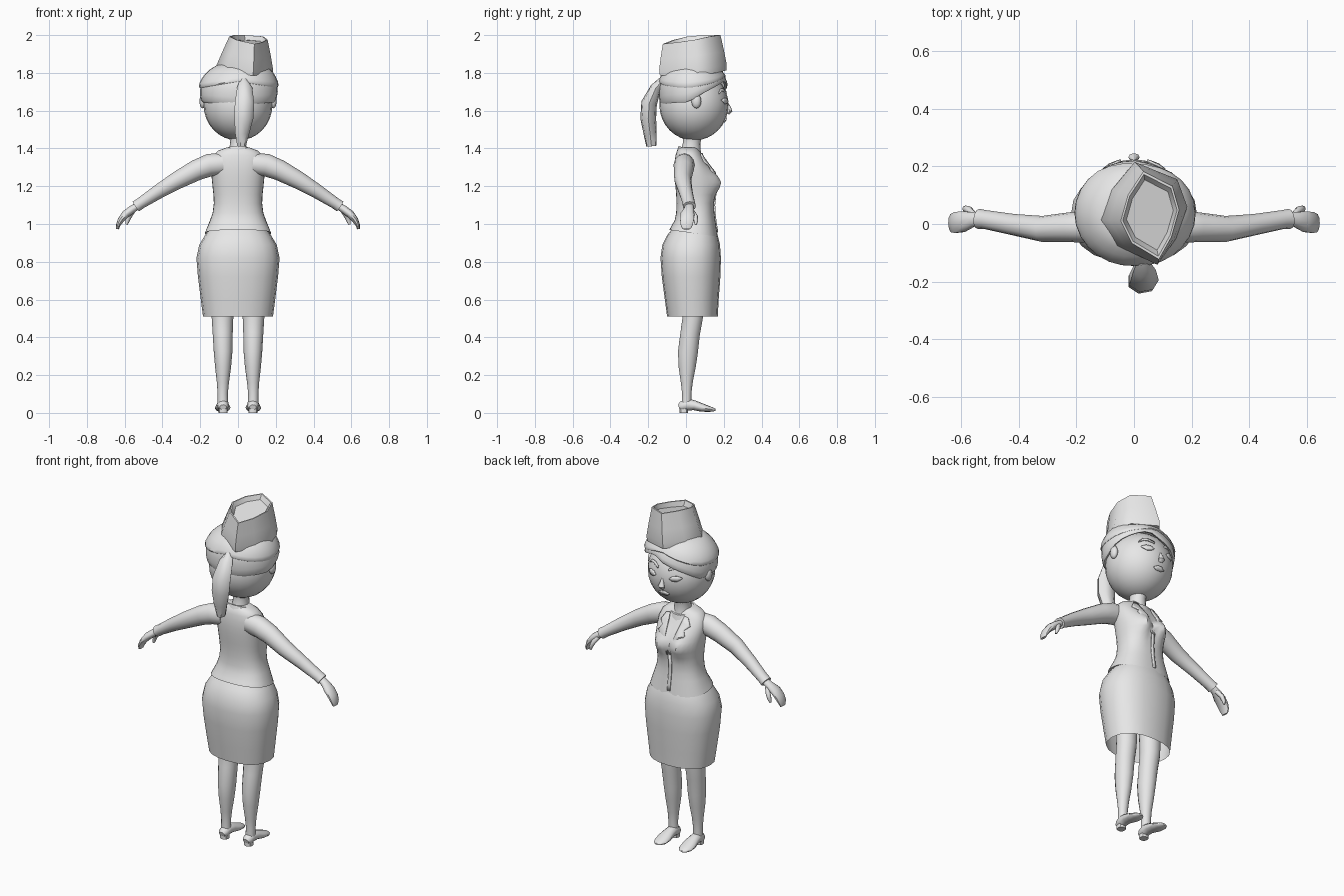
import bpy, bmesh, math
from mathutils import Vector
from mathutils.bvhtree import BVHTree

grey = bpy.data.materials.new("light_grey")
grey.diffuse_color = (0.8, 0.8, 0.8, 1)


def finish(name, bm, angle=40):
    bmesh.ops.recalc_face_normals(bm, faces=bm.faces)
    me = bpy.data.meshes.new(name)
    bm.to_mesh(me)
    bm.free()
    me.materials.append(grey)
    ob = bpy.data.objects.new(name, me)
    bpy.context.collection.objects.link(ob)
    bpy.ops.object.select_all(action='DESELECT')
    ob.select_set(True)
    bpy.context.view_layer.objects.active = ob
    bpy.ops.object.shade_smooth_by_angle(angle=math.radians(angle))
    return ob


def loft(name, rings, caps=(True, True), angle=40):
    """Skin a list of closed rings."""
    bm = bmesh.new()
    rows = [[bm.verts.new(p) for p in r] for r in rings]
    n = len(rows[0])
    for a, b in zip(rows, rows[1:]):
        for i in range(n):
            j = (i + 1) % n
            bm.faces.new((a[i], a[j], b[j], b[i]))
    if caps[0]:
        bm.faces.new(rows[0])
    if caps[1]:
        bm.faces.new(rows[-1])
    return finish(name, bm, angle)


def ring(z, rx, yb, yf, n=24, p=2.0, cx=0.0):
    """Horizontal superellipse between back yb and front yf."""
    out = []
    for i in range(n):
        a = 2 * math.pi * i / n
        c, s = math.cos(a), math.sin(a)
        x = math.copysign(abs(c) ** (2 / p), c) * rx
        y = math.copysign(abs(s) ** (2 / p), s) * (yf - yb) / 2
        out.append(Vector((cx + x, (yb + yf) / 2 + y, z)))
    return out


def tube(name, pts, n=12, side=1, angle=50, axis=(0, 1, 0)):
    """Limb along points (x, y, z, radius across, radius along axis)."""
    c = [Vector((p[0] * side, p[1], p[2])) for p in pts]
    rings = []
    for k, p in enumerate(pts):
        t = (c[min(k + 1, len(c) - 1)] - c[max(k - 1, 0)]).normalized()
        u = t.cross(Vector(axis)).normalized()
        v = u.cross(t)
        rings.append([c[k] + u * p[3] * math.cos(2 * math.pi * i / n)
                      + v * p[4] * math.sin(2 * math.pi * i / n) for i in range(n)])
    return loft(name, rings, angle=angle)


def ball(name, loc, size, seg=12, rows=8):
    bm = bmesh.new()
    bmesh.ops.create_uvsphere(bm, u_segments=seg, v_segments=rows, radius=1)
    for v in bm.verts:
        v.co = Vector(v.co[i] * size[i] + loc[i] for i in range(3))
    return finish(name, bm, 60)


def patch(name, target, edge_a, edge_b, lift=0.004, side=1, cols=4):
    """Thin plate between two (x, z) edges, laid on the front of target."""
    me = target.data
    tree = BVHTree.FromPolygons([v.co for v in me.vertices],
                                [tuple(p.vertices) for p in me.polygons])
    bm = bmesh.new()
    rows = []
    for (ax, az), (bx, bz) in zip(edge_a, edge_b):
        row = []
        for k in range(cols + 1):
            f = k / cols
            x, z = (ax + (bx - ax) * f) * side, az + (bz - az) * f
            hit = tree.ray_cast(Vector((x, 1, z)), Vector((0, -1, 0)))[0]
            row.append(bm.verts.new((x, (hit.y if hit else 0.05) + lift, z)))
        rows.append(row)
    for a, b in zip(rows, rows[1:]):
        for k in range(cols):
            bm.faces.new((a[k], a[k + 1], b[k + 1], b[k]))
    ob = finish(name, bm)
    m = ob.modifiers.new("thickness", 'SOLIDIFY')
    m.thickness, m.offset = 0.008, 0
    return ob


# Skirt, open underneath
loft("skirt", [ring(z, rx, yb, yf, 20, 2.3) for z, rx, yb, yf in (
    (0.51, 0.185, -0.10, 0.168), (0.60, 0.197, -0.112, 0.173), (0.72, 0.212, -0.128, 0.182),
    (0.82, 0.22, -0.135, 0.185), (0.89, 0.205, -0.125, 0.18), (0.94, 0.175, -0.10, 0.168),
    (0.985, 0.145, -0.065, 0.15))], caps=(False, True))

# Jacket body with bust and tilted hem
body = [ring(z, rx, yb, yf, 32, 2.4) for z, rx, yb, yf in (
    (0.97, 0.168, -0.08, 0.16), (0.965, 0.176, -0.088, 0.168), (0.985, 0.168, -0.078, 0.165),
    (1.02, 0.148, -0.06, 0.155), (1.06, 0.134, -0.052, 0.15), (1.11, 0.128, -0.05, 0.148),
    (1.155, 0.13, -0.052, 0.148), (1.19, 0.134, -0.055, 0.149), (1.22, 0.137, -0.058, 0.148),
    (1.25, 0.14, -0.06, 0.142), (1.29, 0.144, -0.062, 0.128), (1.33, 0.143, -0.06, 0.105),
    (1.365, 0.13, -0.055, 0.085), (1.388, 0.105, -0.048, 0.07), (1.405, 0.06, -0.035, 0.055))]
for k, r in enumerate(body):
    for v in r:
        if v.y > 0.06:
            v.y += 0.045 * math.exp(-((abs(v.x) - 0.062) / 0.05) ** 2 - ((v.z - 1.22) / 0.06) ** 2)
        if k < 3:
            v.z -= 0.14 * (v.y + 0.06)
jacket = loft("jacket", body)

# Collar, lapels and front overlap
collar = [ring(z, r, 0.025 - r * 0.9, 0.025 + r * 0.9, 20) for z, r in
          ((1.375, 0.083), (1.41, 0.071), (1.41, 0.062), (1.375, 0.058))]
for r in collar:
    for v in r:
        v.z -= 0.3 * (v.y + 0.03)
loft("collar", collar, caps=(False, False))
for s, tag in ((1, "right"), (-1, "left")):
    patch("lapel_" + tag, jacket,
          [(0.048, 1.375), (0.042, 1.345), (0.036, 1.31), (0.029, 1.27), (0.002, 1.165)],
          [(0.07, 1.37), (0.095, 1.33), (0.07, 1.31), (0.085, 1.285), (0.01, 1.165)], side=s)
patch("front_overlap", jacket, [(-0.012, z) for z in (1.17, 1.1, 1.04, 0.99, 0.955)],
      [(0.006, z) for z in (1.17, 1.1, 1.04, 0.99, 0.955)], lift=0.002, cols=2)

# Limbs, mirrored
for s, tag in ((1, "right"), (-1, "left")):
    tube("sleeve_" + tag, [
        (0.08, -0.008, 1.318, 0.058, 0.05), (0.15, -0.01, 1.312, 0.06, 0.056),
        (0.22, -0.011, 1.285, 0.055, 0.052), (0.32, -0.017, 1.232, 0.047, 0.045),
        (0.42, -0.002, 1.172, 0.038, 0.037), (0.515, 0.015, 1.11, 0.03, 0.033),
        (0.54, 0.018, 1.093, 0.031, 0.035)], side=s)
    tube("hand_" + tag, [
        (0.525, 0.018, 1.1, 0.018, 0.022), (0.56, 0.016, 1.078, 0.021, 0.027),
        (0.595, 0.008, 1.052, 0.021, 0.038), (0.62, 0.005, 1.022, 0.017, 0.038),
        (0.634, 0.003, 0.995, 0.012, 0.033), (0.638, 0.003, 0.973, 0.007, 0.022)], 10, s)
    tube("thumb_" + tag, [
        (0.555, 0.03, 1.07, 0.012, 0.013), (0.575, 0.05, 1.04, 0.013, 0.013),
        (0.586, 0.053, 1.015, 0.011, 0.011), (0.59, 0.051, 0.997, 0.006, 0.006)], 8, s)
    tube("leg_" + tag, [
        (0.083, 0.035, 0.62, 0.06, 0.06), (0.082, 0.035, 0.5, 0.057, 0.055),
        (0.081, 0.022, 0.42, 0.053, 0.053), (0.079, 0.01, 0.32, 0.049, 0.054),
        (0.079, 0.006, 0.24, 0.042, 0.046), (0.08, 0.004, 0.16, 0.032, 0.032),
        (0.081, 0.004, 0.1, 0.027, 0.025), (0.08, 0.002, 0.04, 0.027, 0.026)], 14, s)
    tube("foot_" + tag, [
        (0.079, -0.038, 0.03, 0.018, 0.014), (0.079, -0.025, 0.034, 0.028, 0.026),
        (0.079, 0.01, 0.044, 0.031, 0.032), (0.08, 0.045, 0.04, 0.034, 0.026),
        (0.081, 0.085, 0.028, 0.041, 0.022), (0.082, 0.125, 0.02, 0.038, 0.015),
        (0.083, 0.148, 0.017, 0.024, 0.009), (0.083, 0.156, 0.016, 0.01, 0.005)], 12, s, axis=(0, 0, 1))
    loft("heel_" + tag, [ring(z, 0.024, -0.036, 0.012, 10, 2.4, 0.079 * s) for z in (0, 0.03)])

# Neck and head
loft("neck", [ring(z, r, y - r * 1.1, y + r * 1.1, 16) for z, r, y in (
    (1.34, 0.06, 0.022), (1.39, 0.047, 0.026), (1.43, 0.042, 0.03), (1.465, 0.046, 0.034), (1.5, 0.062, 0.04))])
head = ball("head", (0, 0.042, 1.63), (0.182, 0.183, 0.188), 24, 16)

# Face and ears
for s, tag in ((1, "right"), (-1, "left")):
    ball("ear_" + tag, (0.187 * s, 0.055, 1.65), (0.018, 0.026, 0.038), 10, 8)
    patch("brow_" + tag, head, [(0.035, 1.69), (0.065, 1.702), (0.09, 1.702), (0.115, 1.688)],
          [(0.035, 1.702), (0.065, 1.716), (0.09, 1.714), (0.115, 1.69)], side=s, cols=2)
    patch("eye_" + tag, head, [(0.045, 1.648), (0.06, 1.638), (0.085, 1.636), (0.108, 1.654)],
          [(0.045, 1.652), (0.06, 1.664), (0.085, 1.668), (0.108, 1.658)], side=s, cols=2)
tube("nose", [(0, 0.218, 1.645, 0.005, 0.004), (0, 0.226, 1.615, 0.012, 0.012),
              (0, 0.232, 1.598, 0.02, 0.014), (0, 0.222, 1.583, 0.013, 0.008)], 8)
patch("lips", head, [(-0.034, 1.548), (-0.015, 1.538), (0.015, 1.538), (0.034, 1.548)],
      [(-0.034, 1.551), (-0.012, 1.562), (0.012, 1.562), (0.034, 1.551)], cols=2)

# Hair: two swept shells parted above the forehead
PROFILE = ((1.60, 0.185), (1.65, 0.202), (1.70, 0.21), (1.75, 0.204),
           (1.79, 0.185), (1.82, 0.158), (1.85, 0.11))


def hair_radius(z):
    for (z0, r0), (z1, r1) in zip(PROFILE, PROFILE[1:]):
        if z <= z1:
            return r0 + (r1 - r0) * max(0, (z - z0) / (z1 - z0))
    return PROFILE[-1][1]


def hair_shell(name, grow, back, sides, part, n=28):
    rings = []
    for t, inset in ((0.05, 0.9), (0, 0.975), (0.06, 1), (0.2, 1), (0.4, 1), (0.6, 1), (0.8, 1), (1, 1)):
        r = []
        for i in range(n):
            a = 2 * math.pi * i / n
            c, s = math.cos(a), math.sin(a)
            d = abs((a - math.radians(72) + math.pi) % (2 * math.pi) - math.pi)
            h = back + (sides - back) * abs(c) + (part - back) * max(0, 1 - d / 1.35) ** 0.8
            z = h + (1.85 - h) * t
            k = hair_radius(z) * grow * inset
            r.append((c * k + 0.004, 0.038 + s * k * 0.9, z + 0.06 * c * k * t))
        rings.append(r)
    return loft(name, rings, caps=(False, True), angle=50)


hair_shell("hair_lower", 0.985, 1.625, 1.645, 1.755)
hair_shell("hair_upper", 1.02, 1.755, 1.72, 1.79)

# Ponytail
tube("ponytail", [(0.03, -0.125, 1.755, 0.022, 0.025), (0.034, -0.16, 1.72, 0.042, 0.03),
                  (0.032, -0.195, 1.64, 0.054, 0.043), (0.028, -0.2, 1.56, 0.053, 0.043),
                  (0.02, -0.19, 1.48, 0.039, 0.036), (0.018, -0.183, 1.412, 0.024, 0.028)], 7)

# Boat-shaped cap leaning to one side, with a sunken crown
outline = [(0, 0.215), (-0.08, 0.12), (-0.118, 0.015), (-0.06, -0.075),
           (0.08, -0.14), (0.145, -0.05), (0.185, 0.06), (0.15, 0.155)]


def hat_ring(t, scale=1.0, drop=0.0):
    out = []
    for x, y in outline:
        tx, ty = 0.055 + (x - 0.033) * 0.67, 0.032 + (y - 0.04) * 0.86
        zb = 1.815 - 0.07 * x + 0.06 * y
        zt = min(2.0, 1.985 - 0.12 * (tx - 0.05) + 0.18 * (ty - 0.03))
        px, py = x + (tx - x) * t, y + (ty - y) * t
        cx, cy = 0.033 + 0.022 * t, 0.036
        out.append((cx + (px - cx) * scale, cy + (py - cy) * scale, zb + (zt - zb) * t - drop))
    return out


loft("hat", [hat_ring(0, 0.9, 0.015), hat_ring(0, 0.99, 0.015), hat_ring(0.1, 1.02),
             hat_ring(0.5, 1.02), hat_ring(1), hat_ring(1, 0.93), hat_ring(1, 0.8, 0.025)], angle=50)
